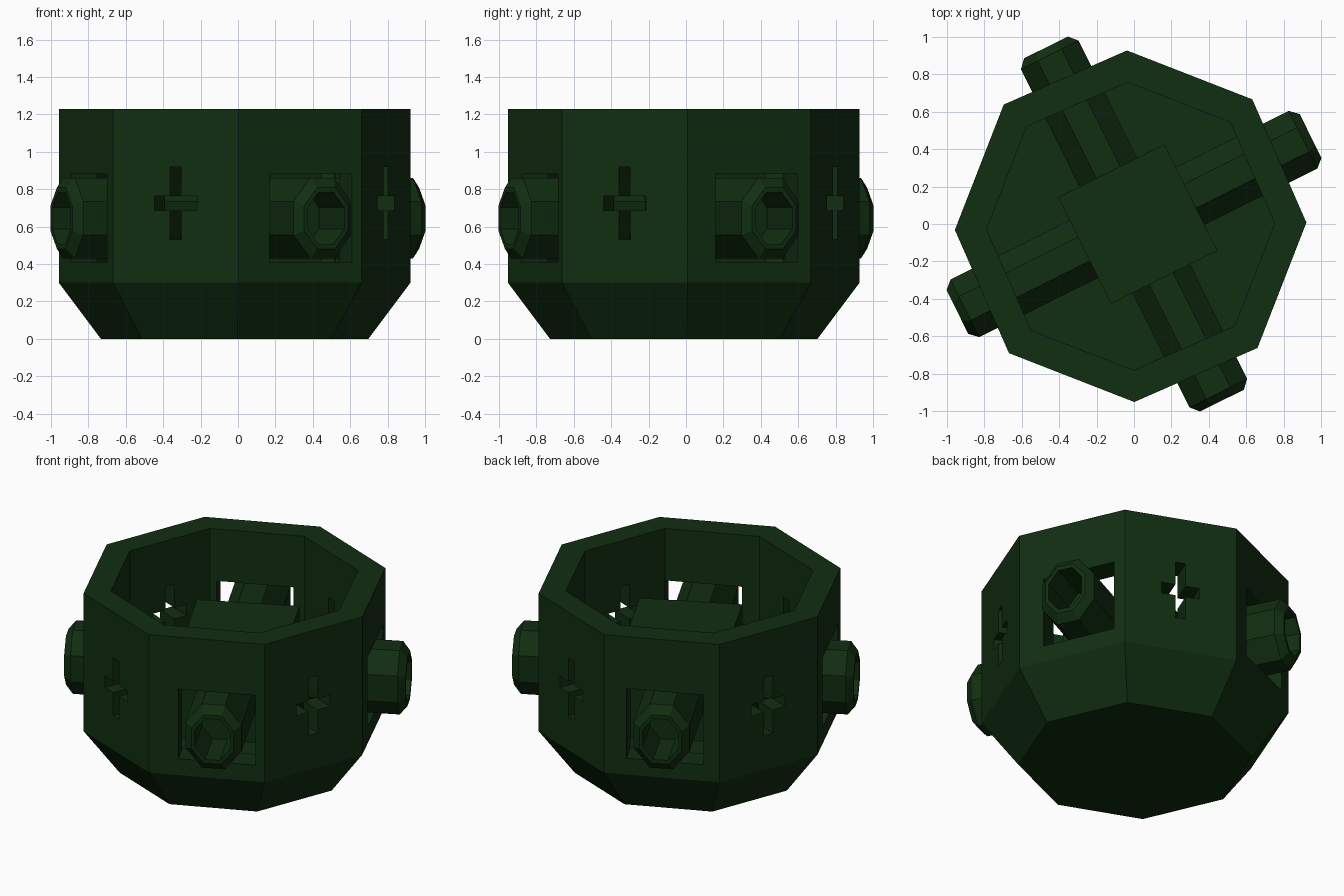
import bpy, bmesh, math
from mathutils import Matrix, Vector

default = bpy.data.objects.get("Cube")
if default:
    bpy.data.objects.remove(default, do_unlink=True)

green = bpy.data.materials.new("dark green")
green.use_nodes = True
colour = (0.0055, 0.027, 0.0055, 1)
green.diffuse_color = colour
green.node_tree.nodes["Principled BSDF"].inputs["Base Color"].default_value = colour

GUN_TURN = math.radians(26.5)
WALL_TURN = math.radians(1.2)
WALL_CENTRE = Vector((-0.018, -0.012, 0))
GUN_HEIGHT = 0.645


def make_object(name, bm):
    bmesh.ops.recalc_face_normals(bm, faces=bm.faces)
    mesh = bpy.data.meshes.new(name)
    bm.to_mesh(mesh)
    bm.free()
    mesh.materials.append(green)
    obj = bpy.data.objects.new(name, mesh)
    bpy.context.collection.objects.link(obj)
    return obj


def lathe(name, profile, matrix, squash=1.0):
    """Eight-sided solid from (radius, height) pairs, capped at both ends."""
    bm = bmesh.new()
    rings = []
    for radius, height in profile:
        rings.append([bm.verts.new((radius * math.cos(a) * squash, radius * math.sin(a), height))
                      for a in (math.tau * i / 8 for i in range(8))])
    for low, high in zip(rings, rings[1:]):
        for i in range(8):
            j = (i + 1) % 8
            bm.faces.new((low[i], low[j], high[j], high[i]))
    bm.faces.new(rings[0])
    bm.faces.new(rings[-1])
    bm.transform(matrix)
    return make_object(name, bm)


def box(name, size, matrix):
    bm = bmesh.new()
    bmesh.ops.create_cube(bm, size=1, matrix=matrix @ Matrix.Diagonal((*size, 1)))
    return make_object(name, bm)


def cut(target, cutter):
    mod = target.modifiers.new(cutter.name, 'BOOLEAN')
    mod.operation = 'DIFFERENCE'
    mod.solver = 'EXACT'
    mod.object = cutter
    cutter.hide_render = True
    cutter.hide_set(True)
    cutter.display_type = 'WIRE'


def facing(angle, distance, height):
    """Frame whose x axis points outward at the given angle."""
    return Matrix.Rotation(angle, 4, 'Z') @ Matrix.Translation((distance, 0, height))


# Octagonal hull: tapered foot, thick wall, flat floor inside
hull = lathe("hull", [(0.715, 0), (0.94, 0.3), (0.94, 1.23), (0.77, 1.23), (0.77, 0.3)],
             Matrix.Translation(WALL_CENTRE) @ Matrix.Rotation(WALL_TURN, 4, 'Z'))

# Central gun block standing on the floor
box("gun_block", (0.635, 0.635, 0.64),
    Matrix.Translation((0.02, 0, 0.62)) @ Matrix.Rotation(GUN_TURN, 4, 'Z'))

# Guns, gun ports and cross-shaped slits around the four sides
outer = 1 / math.cos(math.pi / 8)
gun_profile = [(outer, 0.2), (outer, 1.01), (0.76 * outer, 1.055),
               (0.64 * outer, 1.055), (0.64 * outer, 0.75)]
for k, side in enumerate(("left", "back", "right", "front")):
    gun_angle = GUN_TURN + k * math.pi / 2
    flat_angle = WALL_TURN + math.pi * 3 / 8 + k * math.pi / 2

    # Lathe axis laid outward, section taller than wide, flats facing up and sideways
    lay = facing(gun_angle, 0, GUN_HEIGHT) @ Matrix.Rotation(math.pi / 2, 4, 'Y')
    section = Matrix.Diagonal((0.215, 0.172, 1, 1)) @ Matrix.Rotation(math.pi / 8, 4, 'Z')
    lathe("gun_barrel_" + side, gun_profile, lay @ section)

    cut(hull, box("gun_port_cutter_" + side, (0.5, 0.48, 0.47),
                  facing(gun_angle, 0.82, GUN_HEIGHT)))

    place = Matrix.Translation(WALL_CENTRE)
    cut(hull, box("slit_upright_cutter_" + side, (0.4, 0.066, 0.39),
                  place @ facing(flat_angle, 0.79, 0.725)))
    cut(hull, box("slit_crossbar_cutter_" + side, (0.4, 0.245, 0.076),
                  place @ facing(flat_angle, 0.79, 0.725)))
